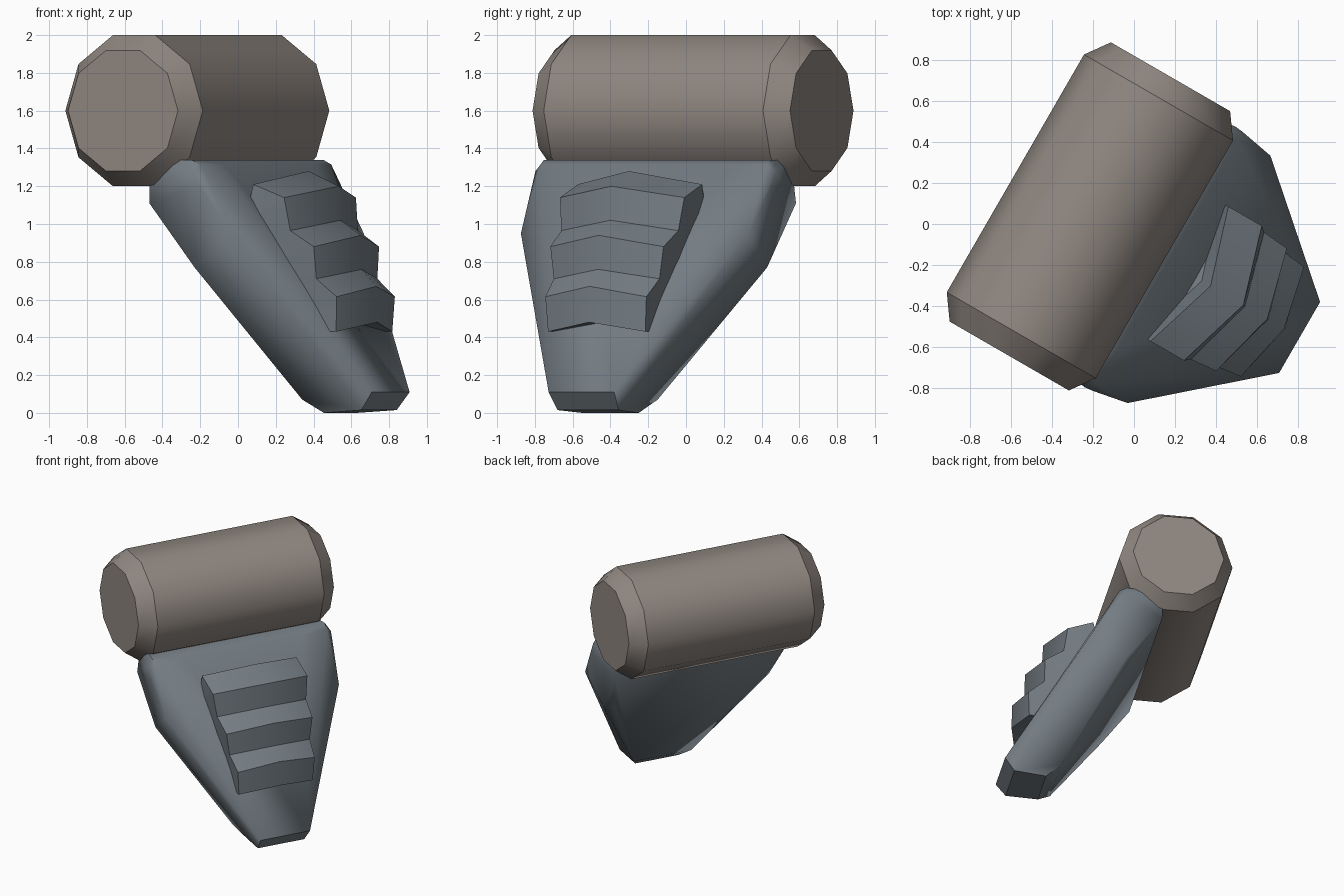
import bpy, bmesh, math

if "Cube" in bpy.data.objects:
    bpy.data.objects.remove(bpy.data.objects["Cube"])

C, S = 0.5, math.sqrt(3) / 2
U0 = -0.0755          # symmetry plane position along the barrel axis


def place(s, v, z):
    """s = along barrel axis, v = outward from it, z = up."""
    u = U0 + s
    return (C * u + S * v, S * u - C * v, z)


def material(name, rgb):
    m = bpy.data.materials.new(name)
    m.diffuse_color = (*rgb, 1)
    m.use_nodes = True
    m.node_tree.nodes["Principled BSDF"].inputs["Base Color"].default_value = m.diffuse_color
    return m


def finish(bm, name, mat):
    bmesh.ops.recalc_face_normals(bm, faces=bm.faces)
    me = bpy.data.meshes.new(name)
    bm.to_mesh(me)
    bm.free()
    ob = bpy.data.objects.new(name, me)
    bpy.context.collection.objects.link(ob)
    me.materials.append(mat)
    return ob


brown = material("warm grey", (0.28, 0.245, 0.22))
blue = material("blue grey", (0.175, 0.205, 0.23))

# Ten-sided barrel with chamfered ends
bm = bmesh.new()
rings = []
for s, r in ((-0.787, 0.336), (-0.67, 0.42), (0.67, 0.42), (0.787, 0.336)):
    rings.append([bm.verts.new(place(s, -0.205 + r * math.cos(math.tau * i / 10),
                                     1.6 + r * math.sin(math.tau * i / 10)))
                  for i in range(10)])
for a, b in zip(rings, rings[1:]):
    for i in range(10):
        j = (i + 1) % 10
        bm.faces.new((a[i], a[j], b[j], b[i])).smooth = True
bm.faces.new(rings[0])
bm.faces.new(rings[-1])
for ring in rings:
    for i in range(10):
        bm.edges.get((ring[i], ring[(i + 1) % 10])).smooth = False
finish(bm, "barrel", brown)

# Tapered slanted body: mirrored hull of its corner points (s, v, z)
corners = [
    (0.200, 0.977, 0.11), (0.187, 0.906, 0.015), (0.173, 0.669, 0.0), (0.231, 0.570, 0.07),
    (0.665, 0.162, 0.77), (0.600, 0.125, 0.77), (0.690, -0.100, 1.11), (0.680, -0.070, 1.19),
    (0.697, 0.410, 0.95), (0.730, 0.235, 1.20), (0.735, 0.190, 1.28), (0.700, 0.160, 1.34),
    (0.480, 0.235, 1.315), (0.690, 0.215, 1.315), (0.650, -0.120, 1.34),
]
bm = bmesh.new()
for s, v, z in corners:
    bm.verts.new(place(s, v, z))
    bm.verts.new(place(-s, v, z))
bmesh.ops.convex_hull(bm, input=bm.verts)
bmesh.ops.dissolve_limit(bm, angle_limit=math.radians(1), verts=bm.verts, edges=bm.edges)
bmesh.ops.recalc_face_normals(bm, faces=bm.faces)
for f in bm.faces:
    f.smooth = True
for e in bm.edges:                      # long side edges stay soft
    p, q = (v.co for v in e.verts)
    e.smooth = e.calc_face_angle() < math.radians(38) or abs(p.z - q.z) > 0.3
finish(bm, "slanted_body", blue)

# Three pointed grip steps: rows of (half width, side v, side z, middle v, middle z)
rows = [
    (0.38, 0.356, 1.21, 0.475, 1.28),
    (0.38, 0.545, 1.14, 0.660, 1.20),
    (0.358, 0.570, 0.965, 0.670, 1.02),
    (0.346, 0.706, 0.88, 0.795, 0.94),
    (0.323, 0.709, 0.71, 0.800, 0.76),
    (0.309, 0.824, 0.615, 0.890, 0.67),
    (0.297, 0.815, 0.43, 0.895, 0.48),
]


def row_points(w, v, z, vm, zm):
    return [(-w, v, z), (0, vm, zm), (w, v, z)]


bm = bmesh.new()
front, back = [], []
for k, row in enumerate(rows):
    dv = 0.05 if k == 0 else 0.30
    dz = 0.20 * (1 - k / 6)
    pts = row_points(*row)
    front.append([bm.verts.new(place(*p)) for p in pts])
    back.append([bm.verts.new(place(s, v - dv, z - dz)) for s, v, z in pts])
for k in range(6):
    for g in (front, back):
        for i in (0, 1):
            bm.faces.new((g[k][i], g[k][i + 1], g[k + 1][i + 1], g[k + 1][i]))
    for i in (0, 2):                    # side walls
        bm.faces.new((front[k][i], front[k + 1][i], back[k + 1][i], back[k][i]))
for k in (0, 6):                        # top and underside
    for i in (0, 1):
        bm.faces.new((front[k][i], front[k][i + 1], back[k][i + 1], back[k][i]))
steps = finish(bm, "grip_steps", blue)
bpy.context.view_layer.objects.active = steps
steps.select_set(True)
bpy.ops.object.shade_smooth_by_angle(angle=math.radians(42))
